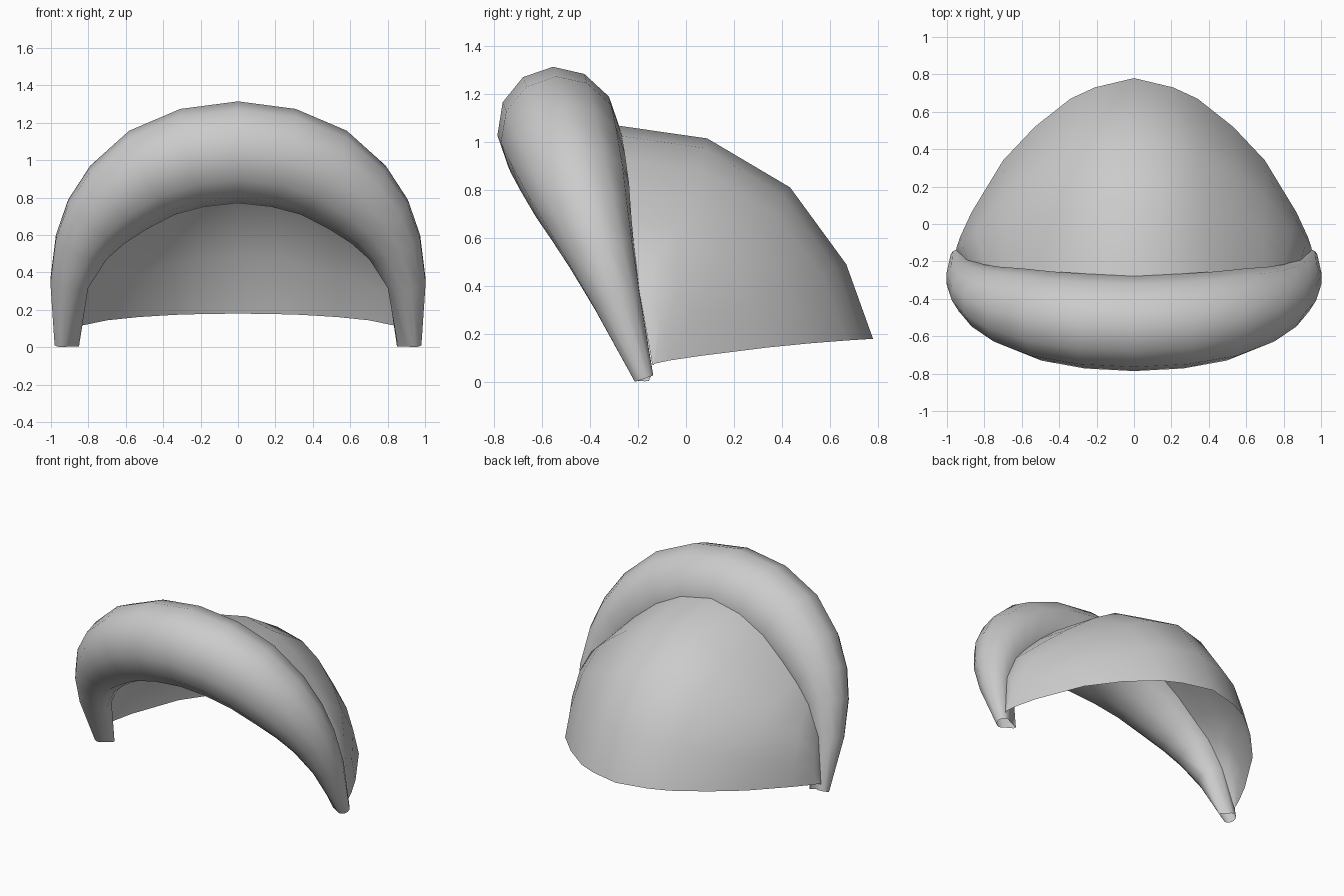
import bpy, bmesh
from math import cos, sin, pi
from mathutils import Vector

if "Cube" in bpy.data.objects:
    bpy.data.objects.remove(bpy.data.objects["Cube"])

SLANT = Vector((0, -0.327, 0.945))    # "up" direction of the leaning brim
NORMAL = Vector((0, 0.945, 0.327))    # its rearward normal
# Brim centre line for one half: x, z, radius in the arch plane, radius front-to-back
PATH = [(0, 1.042, .275, .255), (.245, 1.012, .272, .252), (.46, .933, .257, .24),
        (.64, .80, .228, .214), (.757, .672, .192, .18), (.838, .535, .152, .146),
        (.902, .34, .106, .103), (.918, .014, .066, .042)]
# Lower rim of the shell for the same stations: x, y
RIM = [(0, .78), (.21, .73), (.34, .67), (.53, .52), (.70, .34), (.87, .06),
       (.93, -.07), (.95, -.13)]
# How far the seam sits towards the inside of the arch at each station
SEAM = [.2, .25, .36, .42, .42, .3, .1, 0]
# Shell profile from front seam to rim: blend in plan, blend in height
PROFILE = [(0, 1), (.35, .94), (.675, .71), (.895, .35), (1, 0)]
SIDES = 12


def frame(i):
    """Centre, outward direction and radii of a brim station."""
    x, z, ra, rb = PATH[i]
    a, b = PATH[max(i - 1, 0)], PATH[min(i + 1, len(PATH) - 1)]
    if i == 0:
        radial = SLANT.copy()
    else:
        dx, dq = b[0] - a[0], (b[1] - a[1]) / .945
        radial = (Vector((-dq, 0, 0)) + SLANT * dx).normalized()
    if i == len(PATH) - 1:
        radial = Vector((1, 0, 0))
    return Vector((x, -.17 - .346 * z, z)), radial, ra, rb


def brim_ring(i):
    c, radial, ra, rb = frame(i)
    angles = [2 * pi * (k + .5) / SIDES for k in range(SIDES)]
    ring = [c + radial * ra * cos(t) + NORMAL * rb * sin(t) for t in angles]
    if i == len(PATH) - 1:            # pinched inner lip at the foot
        ring = [c + Vector((.021, 0, 0)) + radial * .043 * cos(t) + NORMAL * rb * sin(t)
                for t in angles]
        ring[5] = Vector((.85, -.155, .005))
        ring[6] = Vector((.855, -.17, .003))
    return ring


def shell_row(i):
    c, radial, ra, rb = frame(i)
    front = c + NORMAL * rb * (.97 - SEAM[i] ** 2 * .5) - radial * ra * SEAM[i]
    if i == len(PATH) - 1:
        front = Vector((.95, -.14, .07))
    x, y = RIM[i]
    rim = Vector((x, y, .08 + .11 * (y + .13) + .06 * (y + .13) * (.78 - y)))
    return [Vector((front.x + (rim.x - front.x) * d, front.y + (rim.y - front.y) * d,
                    rim.z + (front.z - rim.z) * h)) for d, h in PROFILE]


def loft(name, rows, closed):
    """Skin half the rows, mirrored to the other side of x = 0."""
    mirrored = [[Vector((-p.x, p.y, p.z)) for p in r] for r in reversed(rows[1:])]
    bm = bmesh.new()
    grid = [[bm.verts.new(p) for p in r] for r in mirrored + rows]
    n = len(rows[0])
    for a, b in zip(grid, grid[1:]):
        for k in range(n if closed else n - 1):
            j = (k + 1) % n
            bm.faces.new((a[k], a[j], b[j], b[k]))
    bmesh.ops.recalc_face_normals(bm, faces=bm.faces)
    for f in bm.faces:
        f.smooth = True
    mesh = bpy.data.meshes.new(name)
    bm.to_mesh(mesh)
    bm.free()
    obj = bpy.data.objects.new(name, mesh)
    bpy.context.collection.objects.link(obj)
    return obj


# Rolled brim arching over the front opening
loft("rolled_brim", [brim_ring(i) for i in range(len(PATH))], True)
# Thin open shell behind the brim
loft("hood_shell", [shell_row(i) for i in range(len(PATH))], False)
